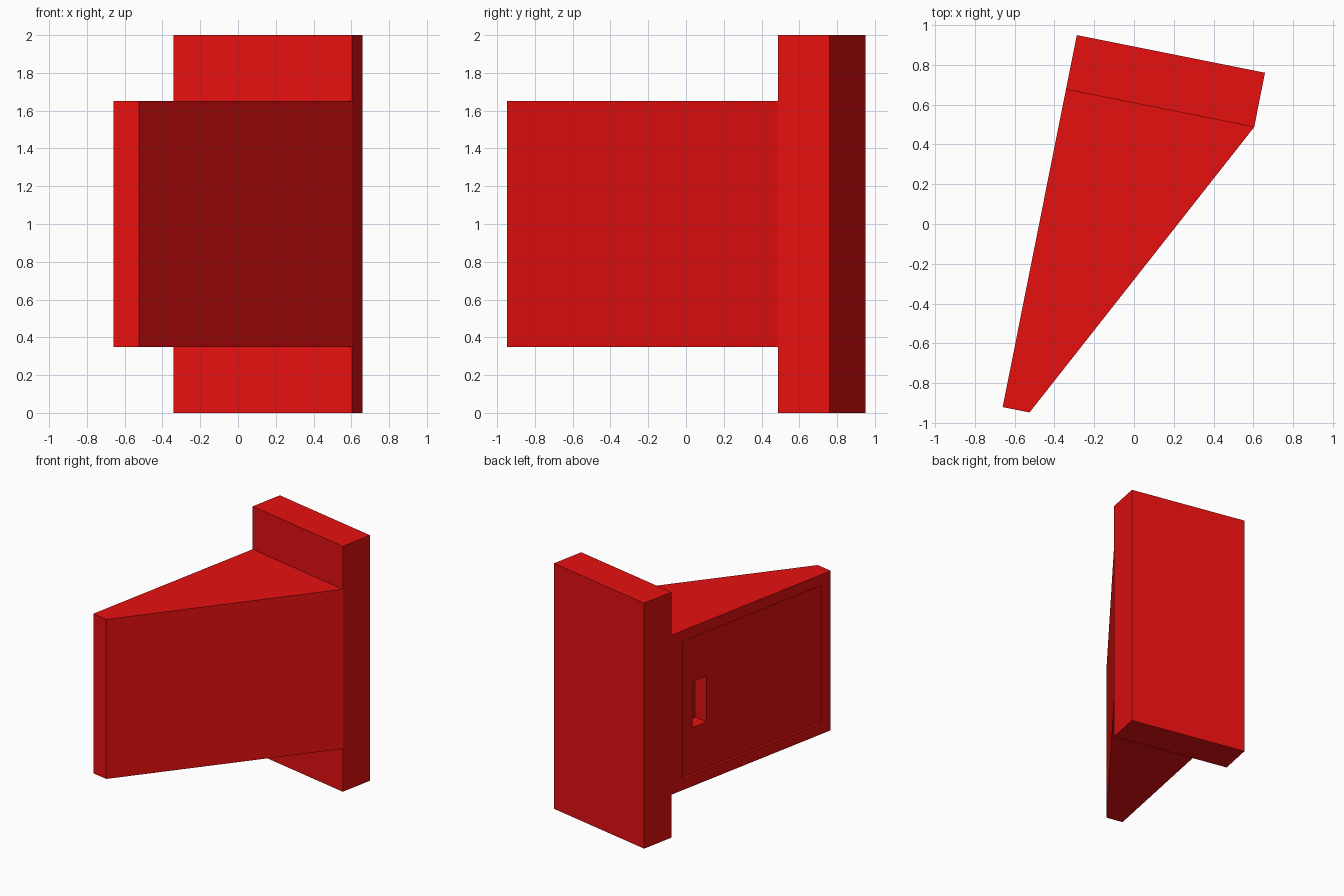
import bpy, bmesh
from mathutils import Vector

if "Cube" in bpy.data.objects:
    bpy.data.objects.remove(bpy.data.objects["Cube"])

red = bpy.data.materials.new("red_paint")
red.diffuse_color = (0.8, 0.005, 0.005, 1)
red.use_nodes = True
red.node_tree.nodes["Principled BSDF"].inputs["Base Color"].default_value = red.diffuse_color


def prism(name, outline, z0, z1):
    """Extrude a plan outline from z0 to z1."""
    bm = bmesh.new()
    face = bm.faces.new([bm.verts.new((x, y, z0)) for x, y in outline])
    ext = bmesh.ops.extrude_face_region(bm, geom=[face])["geom"]
    top = [v for v in ext if isinstance(v, bmesh.types.BMVert)]
    bmesh.ops.translate(bm, verts=top, vec=(0, 0, z1 - z0))
    bmesh.ops.recalc_face_normals(bm, faces=bm.faces)
    mesh = bpy.data.meshes.new(name)
    bm.to_mesh(mesh)
    bm.free()
    mesh.materials.append(red)
    obj = bpy.data.objects.new(name, mesh)
    bpy.context.collection.objects.link(obj)
    return obj


# Plan corners shared by the plate and the wedge
plate_left, plate_right = Vector((-0.342, 0.676)), Vector((0.604, 0.487))
tip_left, tip_right = Vector((-0.66, -0.92)), Vector((-0.525, -0.947))

# Tall mounting plate at the back
mount_plate = prism("mount_plate", [plate_left, plate_right, (0.658, 0.76), (-0.287, 0.949)], 0, 2)

# Tapered wedge body
wedge_body = prism("wedge_body", [plate_left, plate_right, tip_right, tip_left], 0.35, 1.65)

# Directions along and into the wedge's left face
along = (tip_left - plate_left).normalized()
inward = Vector((-along.y, along.x))


def cut(name, u0, u1, depth, z0, z1):
    """Sink a rectangular pocket into the wedge's left face."""
    spots = [(u0, -0.1), (u1, -0.1), (u1, depth), (u0, depth)]
    cutter = prism(name, [plate_left + along * u + inward * d for u, d in spots], z0, z1)
    cutter.hide_render = True
    mod = wedge_body.modifiers.new(name, 'BOOLEAN')
    mod.operation, mod.solver, mod.object = 'DIFFERENCE', 'EXACT', cutter
    bpy.context.view_layer.objects.active = wedge_body
    bpy.ops.object.modifier_apply(modifier=name)
    bpy.data.objects.remove(cutter)


# Shallow panel recess, then the deeper finger pocket
cut("panel_recess", 0.12, 1.535, 0.02, 0.44, 1.56)
cut("finger_pocket", 0.232, 0.375, 0.14, 0.815, 1.19)
